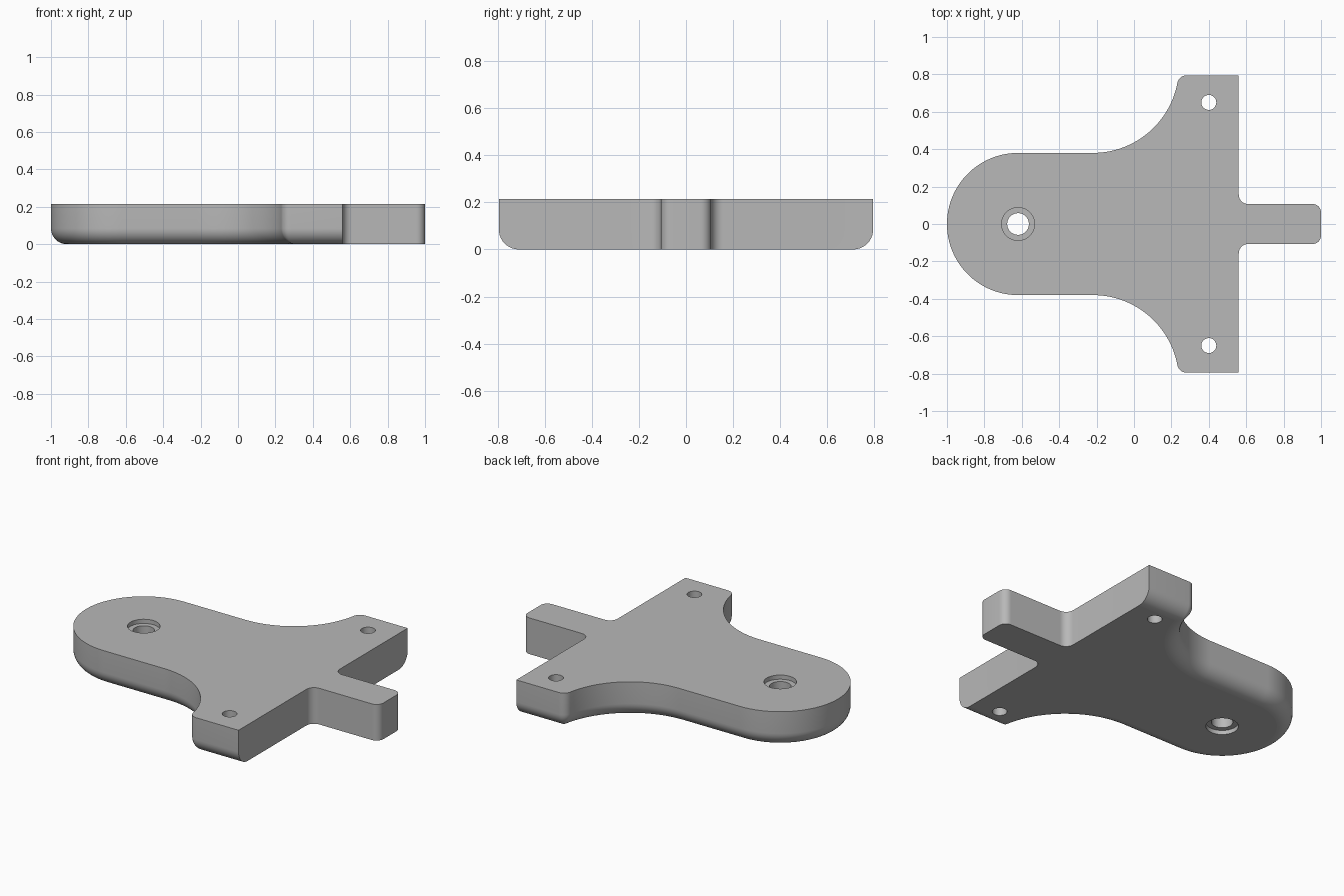
import bpy
import bmesh
from math import sin, cos, pi, sqrt, atan2, radians

cube = bpy.data.objects.get("Cube")
if cube:
    bpy.data.objects.remove(cube)

HEIGHT = 0.215
ROUND = 0.085        # radius of the rounded lower edge
HEAD_X, HEAD_R = -0.62, 0.38
WAIST_X, WAIST_R = -0.22, 0.46
WING_X, WING_Y, WING_R = 0.56, 0.795, 0.05
TONGUE_Y, TONGUE_R = 0.107, 0.045

grey = bpy.data.materials.new("plain grey")
grey.use_nodes = True
grey.diffuse_color = (0.48, 0.48, 0.48, 1)
grey.node_tree.nodes["Principled BSDF"].inputs["Base Color"].default_value = grey.diffuse_color


def arc(cx, cy, r, a, b, n):
    return [(cx + r * cos(a + (b - a) * i / n), cy + r * sin(a + (b - a) * i / n))
            for i in range(n + 1)]


def outline(d):
    """Plate outline, with head, waist and wings moved inward by d."""
    # Tongue tip corner and the fillet where it meets the wing
    half = arc(1 - TONGUE_R, TONGUE_Y - TONGUE_R, TONGUE_R, 0, pi / 2, 8)
    half += arc(WING_X + 0.05, TONGUE_Y + 0.05, 0.05, -pi / 2, -pi, 8)
    # Wing end and its rounded corner, tangent to the waist curve
    waist_y = HEAD_R + WAIST_R
    r = max(WING_R, d)
    cy = WING_Y - r
    cx = WAIST_X + sqrt((WAIST_R + r) ** 2 - (cy - waist_y) ** 2)
    turn = atan2(cy - waist_y, cx - WAIST_X)
    half.append((WING_X, WING_Y - d))
    half += arc(cx, cy, r - d, pi / 2, pi + turn, 8)
    # Concave waist, then the round head up to the centre line
    half += arc(WAIST_X, waist_y, WAIST_R + d, turn, -pi / 2, 28)
    half += arc(HEAD_X, 0, HEAD_R - d, pi / 2, pi, 32)
    return half + [(x, -y) for x, y in reversed(half[:-1])]


# Plate: stacked outlines with a quarter-round lower edge
bm = bmesh.new()
steps = 10
levels = [(ROUND * (1 - sin(t)), ROUND * (1 - cos(t)))
          for t in (i * pi / 2 / steps for i in range(steps + 1))]
levels.append((0, HEIGHT))
rings = [[bm.verts.new((x, y, z)) for x, y in outline(d)] for d, z in levels]
for low, high in zip(rings, rings[1:]):
    for i in range(len(low)):
        j = (i + 1) % len(low)
        bm.faces.new((low[i], low[j], high[j], high[i]))
bm.faces.new(rings[-1])
bm.faces.new(rings[0][::-1])
bmesh.ops.remove_doubles(bm, verts=bm.verts[:], dist=0.0001)
bmesh.ops.recalc_face_normals(bm, faces=bm.faces[:])
mesh = bpy.data.meshes.new("mounting_plate")
bm.to_mesh(mesh)
bm.free()
mesh.materials.append(grey)
plate = bpy.data.objects.new("mounting_plate", mesh)
bpy.context.collection.objects.link(plate)
bpy.context.view_layer.objects.active = plate


def drill(name, x, y, radius, bottom, top):
    bpy.ops.mesh.primitive_cylinder_add(vertices=40, radius=radius, depth=top - bottom,
                                        location=(x, y, (top + bottom) / 2))
    cutter = bpy.context.object
    cutter.name = name
    cutter.hide_render = True
    cutter.data.materials.append(grey)
    mod = plate.modifiers.new(name, 'BOOLEAN')
    mod.operation = 'DIFFERENCE'
    mod.solver = 'EXACT'
    mod.object = cutter
    bpy.context.view_layer.objects.active = plate
    bpy.ops.object.modifier_apply(modifier=name)
    bpy.data.objects.remove(cutter)


# Wing holes, and the head hole recessed on both faces
for side in (-1, 1):
    drill("wing_hole", 0.4, side * 0.65, 0.04, -0.1, HEIGHT + 0.1)
drill("head_hole", HEAD_X, 0, 0.058, -0.1, HEIGHT + 0.1)
drill("upper_recess", HEAD_X, 0, 0.088, HEIGHT - 0.025, HEIGHT + 0.1)
drill("lower_recess", HEAD_X, 0, 0.088, -0.1, 0.025)

# Smooth curved walls, flat top and bottom
bpy.ops.object.select_all(action='DESELECT')
plate.select_set(True)
bpy.context.view_layer.objects.active = plate
bpy.ops.object.shade_smooth_by_angle(angle=radians(30))
for face in plate.data.polygons:
    if abs(face.normal.z) > 0.999:
        face.use_smooth = False
